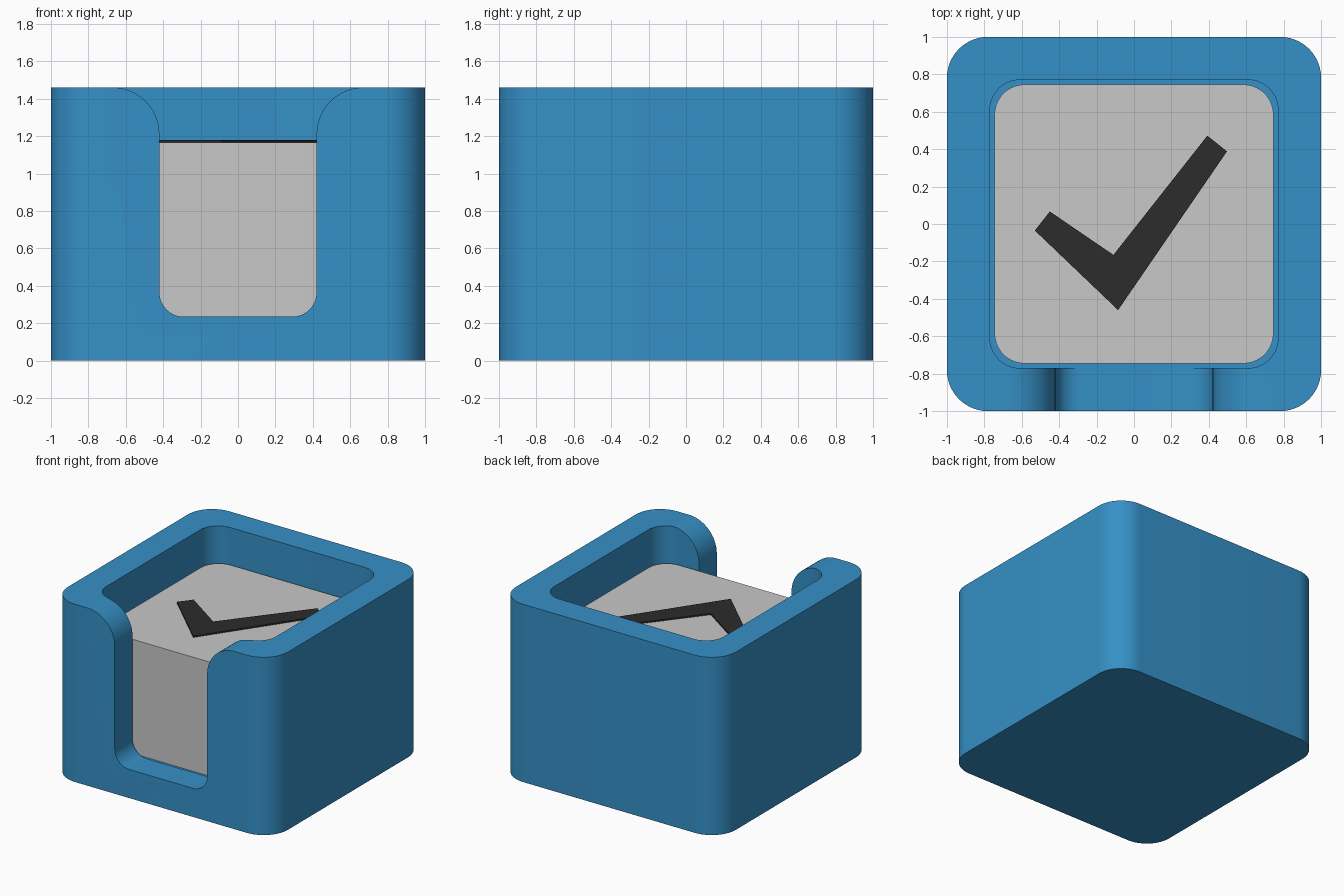
import bpy
import bmesh
from math import sin, cos, pi, radians
from mathutils import Vector

if "Cube" in bpy.data.objects:
    bpy.data.objects.remove(bpy.data.objects["Cube"], do_unlink=True)

HEIGHT, FLOOR, PAPER_TOP = 1.46, 0.235, 1.167


def material(name, rgb):
    m = bpy.data.materials.new(name)
    m.use_nodes = True
    m.diffuse_color = (*rgb, 1)
    m.node_tree.nodes["Principled BSDF"].inputs["Base Color"].default_value = (*rgb, 1)
    return m


def arc(cx, cy, r, start, end, steps=14):
    angles = [radians(start + (end - start) * i / steps) for i in range(steps + 1)]
    return [(cx + r * cos(a), cy + r * sin(a)) for a in angles]


def rounded_square(half, r):
    c = half - r
    return (arc(c, c, r, 0, 90) + arc(-c, c, r, 90, 180)
            + arc(-c, -c, r, 180, 270) + arc(c, -c, r, 270, 360))


def extrude(name, points, push, mat):
    """Solid made by pushing a closed 3D outline along a vector."""
    bm = bmesh.new()
    face = bm.faces.new([bm.verts.new(p) for p in points])
    grown = bmesh.ops.extrude_face_region(bm, geom=[face])["geom"]
    bmesh.ops.translate(bm, vec=Vector(push),
                        verts=[g for g in grown if isinstance(g, bmesh.types.BMVert)])
    bmesh.ops.recalc_face_normals(bm, faces=bm.faces)
    mesh = bpy.data.meshes.new(name)
    bm.to_mesh(mesh)
    bm.free()
    mesh.materials.append(mat)
    obj = bpy.data.objects.new(name, mesh)
    bpy.context.collection.objects.link(obj)
    return obj


def prism(name, outline, bottom, top, mat):
    return extrude(name, [(x, y, bottom) for x, y in outline], (0, 0, top - bottom), mat)


def cut(target, cutter):
    mod = target.modifiers.new("cut", "BOOLEAN")
    mod.operation, mod.solver, mod.object = "DIFFERENCE", "EXACT", cutter
    bpy.context.view_layer.objects.active = target
    bpy.ops.object.modifier_apply(modifier=mod.name)
    bpy.data.objects.remove(cutter, do_unlink=True)


def smooth(obj):
    bpy.ops.object.select_all(action="DESELECT")
    obj.select_set(True)
    bpy.context.view_layer.objects.active = obj
    bpy.ops.object.shade_smooth_by_angle(angle=radians(30))


blue = material("blue plastic", (0.036, 0.28, 0.57))
white = material("paper", (0.58, 0.58, 0.58))
black = material("ink", (0.025, 0.025, 0.025))

# Holder body with a rounded cavity
body = prism("holder", rounded_square(1, 0.22), 0, HEIGHT, blue)
cut(body, prism("cavity", rounded_square(0.77, 0.16), FLOOR - 0.005, HEIGHT + 0.2, blue))

# Front slot: rounded lower corners, flared rim
slot_half, flare, low_r = 0.42, 0.25, 0.13
right = (arc(slot_half - low_r, FLOOR + low_r, low_r, 270, 360)
         + arc(slot_half + flare, HEIGHT - flare, flare, 180, 90)
         + [(slot_half + flare, HEIGHT + 0.2)])
outline = right + [(-x, z) for x, z in reversed(right)]
cut(body, extrude("slot", [(x, -1.2, z) for x, z in outline], (0, 0.6, 0), blue))
smooth(body)

# Paper stack
smooth(prism("paper_stack", rounded_square(0.745, 0.16), FLOOR - 0.005, PAPER_TOP, white))

# Raised check mark
check = [(-0.53, -0.035), (-0.085, -0.46), (0.497, 0.388),
         (0.392, 0.472), (-0.11, -0.165), (-0.45, 0.067)]
prism("check_mark", check, PAPER_TOP, PAPER_TOP + 0.012, black)
